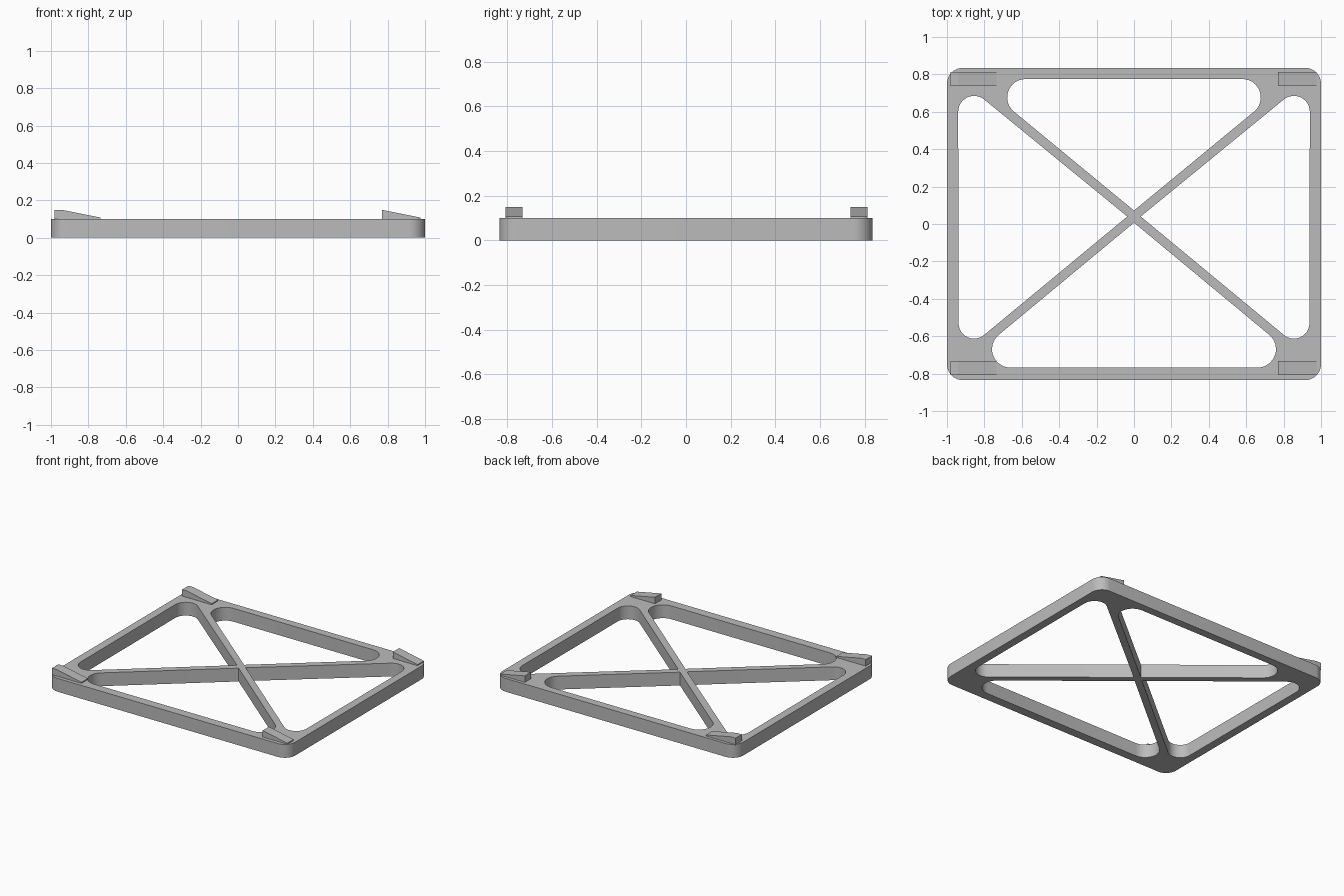
import bpy, bmesh, math
from mathutils import Vector

if "Cube" in bpy.data.objects:
    bpy.data.objects.remove(bpy.data.objects["Cube"])

grey = bpy.data.materials.new("plain grey")
grey.diffuse_color = (0.50, 0.50, 0.50, 1)
grey.use_nodes = True
grey.node_tree.nodes["Principled BSDF"].inputs["Base Color"].default_value = grey.diffuse_color


def rounded_outline(circles, steps=12):
    """Outline wrapped around circles (x, y, radius), listed counterclockwise."""
    n = len(circles)
    angles = []                       # outward angle of the tangent to the next circle
    for i in range(n):
        x0, y0, r0 = circles[i]
        x1, y1, r1 = circles[(i + 1) % n]
        dx, dy = x1 - x0, y1 - y0
        angles.append(math.atan2(dy, dx) - math.acos((r0 - r1) / math.hypot(dx, dy)))
    pts = []
    for i, (x, y, r) in enumerate(circles):
        if r == 0:
            pts.append((x, y))
            continue
        a = angles[i - 1]
        sweep = (angles[i] - a) % (2 * math.pi)
        for k in range(steps + 1):
            t = a + sweep * k / steps
            pts.append((x + r * math.cos(t), y + r * math.sin(t)))
    return pts


def finish(obj):
    obj.data.materials.clear()
    obj.data.materials.append(grey)
    bpy.ops.object.select_all(action='DESELECT')
    obj.select_set(True)
    bpy.context.view_layer.objects.active = obj


# Frame: rounded rectangle with four rounded triangular openings
R = 0.085
X, Y = 1 - R, 0.835 - R
outlines = [
    [(-X, -Y, R), (X, -Y, R), (X, Y, R), (-X, Y, R)],
    [(-0.036, 0.04, 0), (-0.855, 0.60, 0.085), (-0.855, -0.53, 0.083)],   # left
    [(0.036, 0.04, 0), (0.855, -0.53, 0.083), (0.855, 0.60, 0.085)],      # right
    [(0, 0.072, 0), (0.58, 0.677, 0.098), (-0.58, 0.677, 0.098)],         # back
    [(0, 0.007, 0), (-0.66, -0.669, 0.099), (0.66, -0.669, 0.099)],       # front
]
curve = bpy.data.curves.new("frame", 'CURVE')
curve.dimensions = '2D'
curve.fill_mode = 'BOTH'
curve.extrude = 0.05
for circles in outlines:
    pts = rounded_outline(circles)
    spline = curve.splines.new('POLY')
    spline.points.add(len(pts) - 1)
    for p, (x, y) in zip(spline.points, pts):
        p.co = (x, y, 0, 1)
    spline.use_cyclic_u = True
frame = bpy.data.objects.new("frame", curve)
frame.location.z = 0.05
bpy.context.collection.objects.link(frame)
finish(frame)
bpy.ops.object.convert(target='MESH')
frame = bpy.context.object
bm = bmesh.new()
bm.from_mesh(frame.data)
bmesh.ops.remove_doubles(bm, verts=bm.verts, dist=0.0005)
bmesh.ops.recalc_face_normals(bm, faces=bm.faces)
bm.to_mesh(frame.data)
bm.free()
finish(frame)
bpy.ops.object.shade_smooth_by_angle(angle=math.radians(30))


# Corner wedges: side profile extruded along y, all sloping down towards +x
def wedge(name, profile, y, width=0.075):
    bm = bmesh.new()
    face = bm.faces.new([bm.verts.new((x, y - width / 2, z)) for x, z in profile])
    ext = bmesh.ops.extrude_face_region(bm, geom=[face])
    verts = [v for v in ext["geom"] if isinstance(v, bmesh.types.BMVert)]
    bmesh.ops.translate(bm, verts=verts, vec=Vector((0, width, 0)))
    bmesh.ops.recalc_face_normals(bm, faces=bm.faces)
    mesh = bpy.data.meshes.new(name)
    bm.to_mesh(mesh)
    bm.free()
    obj = bpy.data.objects.new(name, mesh)
    bpy.context.collection.objects.link(obj)
    finish(obj)


left = [(-0.98, 0.095), (-0.735, 0.095), (-0.735, 0.108), (-0.94, 0.149), (-0.98, 0.149)]
right = [(0.77, 0.095), (0.975, 0.095), (0.975, 0.108), (0.77, 0.149)]
for side, y in (("front", -0.77), ("back", 0.775)):
    wedge(side + "_left_wedge", left, y)
    wedge(side + "_right_wedge", right, y)
